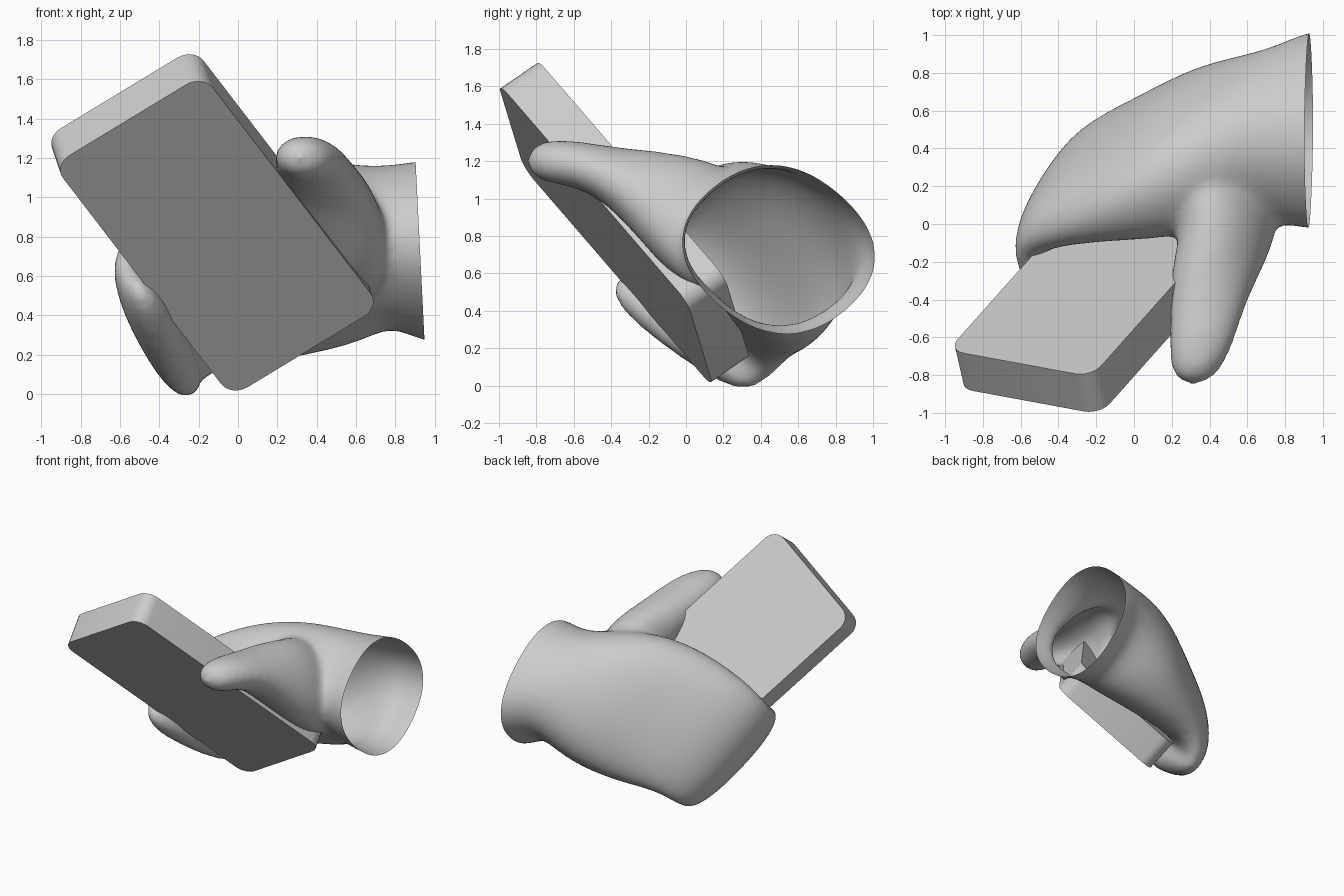
import bpy, bmesh
from math import sin, cos, pi, copysign
from mathutils import Vector, Matrix

if "Cube" in bpy.data.objects:
    bpy.data.objects.remove(bpy.data.objects["Cube"])

# Tilted frame of the slab: across, along, thickness
U = Vector((.845, -.156, .512)).normalized()
L = Vector((.503, .565, -.655)).normalized()
N = U.cross(L)
FRAME = Matrix((U, L, N)).transposed()
CENTRE = Vector((-.13, -.33, .872))


def link(name, bm):
    bmesh.ops.recalc_face_normals(bm, faces=bm.faces)
    me = bpy.data.meshes.new(name)
    bm.to_mesh(me)
    bm.free()
    ob = bpy.data.objects.new(name, me)
    bpy.context.collection.objects.link(ob)
    return ob


def loft(bm, sections, tip, seg=20, power=.85):
    """Tube through ellipse sections (centre, half axis, half axis), pointed at the tip."""
    def p(v):
        return copysign(abs(v) ** power, v)
    rings = []
    for c, a, b in sections:
        rings.append([bm.verts.new(c + a * p(cos(2 * pi * i / seg)) + b * p(sin(2 * pi * i / seg)))
                      for i in range(seg)])
    for r, s in zip(rings, rings[1:]):
        for i in range(seg):
            j = (i + 1) % seg
            bm.faces.new((r[i], r[j], s[j], s[i]))
    bm.faces.new(rings[0])
    end = bm.verts.new(tip)
    for i in range(seg):
        bm.faces.new((rings[-1][i], rings[-1][(i + 1) % seg], end))


# Held slab with rounded corners
bm = bmesh.new()
hw, hl, ht, r = .45, .90, .123, .10
outline = []
for k, (sx, sy) in enumerate(((1, 1), (-1, 1), (-1, -1), (1, -1))):
    for i in range(7):
        t = pi / 2 * (k + i / 6)
        outline.append((sx * (hw - r) + r * cos(t), sy * (hl - r) + r * sin(t)))
face = bm.faces.new([bm.verts.new(CENTRE + FRAME @ Vector((x, y, -ht))) for x, y in outline])
top = bmesh.ops.extrude_face_region(bm, geom=[face], use_keep_orig=True)
bmesh.ops.translate(bm, vec=N * 2 * ht,
                    verts=[v for v in top['geom'] if isinstance(v, bmesh.types.BMVert)])
slab = link("held_slab", bm)

# Hand: wrist, palm, curled mitten fingers, in the slab's frame
bm = bmesh.new()
palm = [
    ((.89, 1.22, .35), (-.23, .46, .12), (.10, 0, .46)),
    ((.68, 1.09, .395), (-.23, .43, .12), (.10, 0, .44)),
    ((.54, .97, .42), (-.16, .38, .08), (.05, 0, .41)),
    ((.35, .83, .425), (-.15, .50, 0), (0, 0, .39)),
    ((.10, .69, .41), (-.12, .58, 0), (0, 0, .34)),
    ((-.20, .56, .35), (-.08, .57, 0), (0, 0, .24)),
    ((-.45, .46, .27), (-.04, .52, .02), (-.05, 0, .17)),
    ((-.58, .45, .15), (-.05, .49, .04), (-.11, 0, .09)),
    ((-.575, .44, .0), (-.07, .48, .08), (-.13, 0, 0)),
    ((-.55, .44, -.11), (-.08, .44, .12), (-.10, 0, -.02)),
]
loft(bm, [(CENTRE + FRAME @ Vector(c), FRAME @ Vector(a), FRAME @ Vector(b)) for c, a, b in palm],
     CENTRE + FRAME @ Vector((-.53, .43, -.16)))

# Thumb reaching forward along the slab's edge
thumb = [
    ((.46, .40, .80), (.16, 0, -.30), (.16, 0, .10)),
    ((.53, .04, .85), (.18, 0, -.36), (.19, 0, .14)),
    ((.45, -.20, .99), (.17, 0, -.25), (.19, 0, .11)),
    ((.39, -.42, 1.13), (.10, 0, -.14), (.18, 0, .06)),
    ((.36, -.62, 1.195), (.05, 0, -.12), (.17, 0, .03)),
    ((.32, -.80, 1.20), (.03, 0, -.11), (.13, 0, .02)),
]
loft(bm, [tuple(map(Vector, s)) for s in thumb], Vector((.31, -.87, 1.2)), power=1)
hand = link("hand", bm)

# Fuse palm and thumb into one smooth skin
sub = hand.modifiers.new("round", 'SUBSURF')
sub.levels = sub.render_levels = 2
rem = hand.modifiers.new("fuse", 'REMESH')
rem.mode = 'VOXEL'
rem.voxel_size = .025
smo = hand.modifiers.new("relax", 'SMOOTH')
smo.factor = .5
smo.iterations = 16
fused = bpy.data.meshes.new_from_object(hand.evaluated_get(bpy.context.evaluated_depsgraph_get()))
hand.modifiers.clear()

# Cut the wrist open
bm = bmesh.new()
bm.from_mesh(fused)
bmesh.ops.bisect_plane(bm, geom=bm.verts[:] + bm.edges[:] + bm.faces[:],
                       plane_co=(.925, .5, .73), plane_no=(1, 0, .05), clear_outer=True)
bm.to_mesh(fused)
bm.free()
hand.data = fused

for ob in (slab, hand):
    bpy.ops.object.select_all(action='DESELECT')
    ob.select_set(True)
    bpy.context.view_layer.objects.active = ob
    bpy.ops.object.shade_smooth_by_angle(angle=.7)
